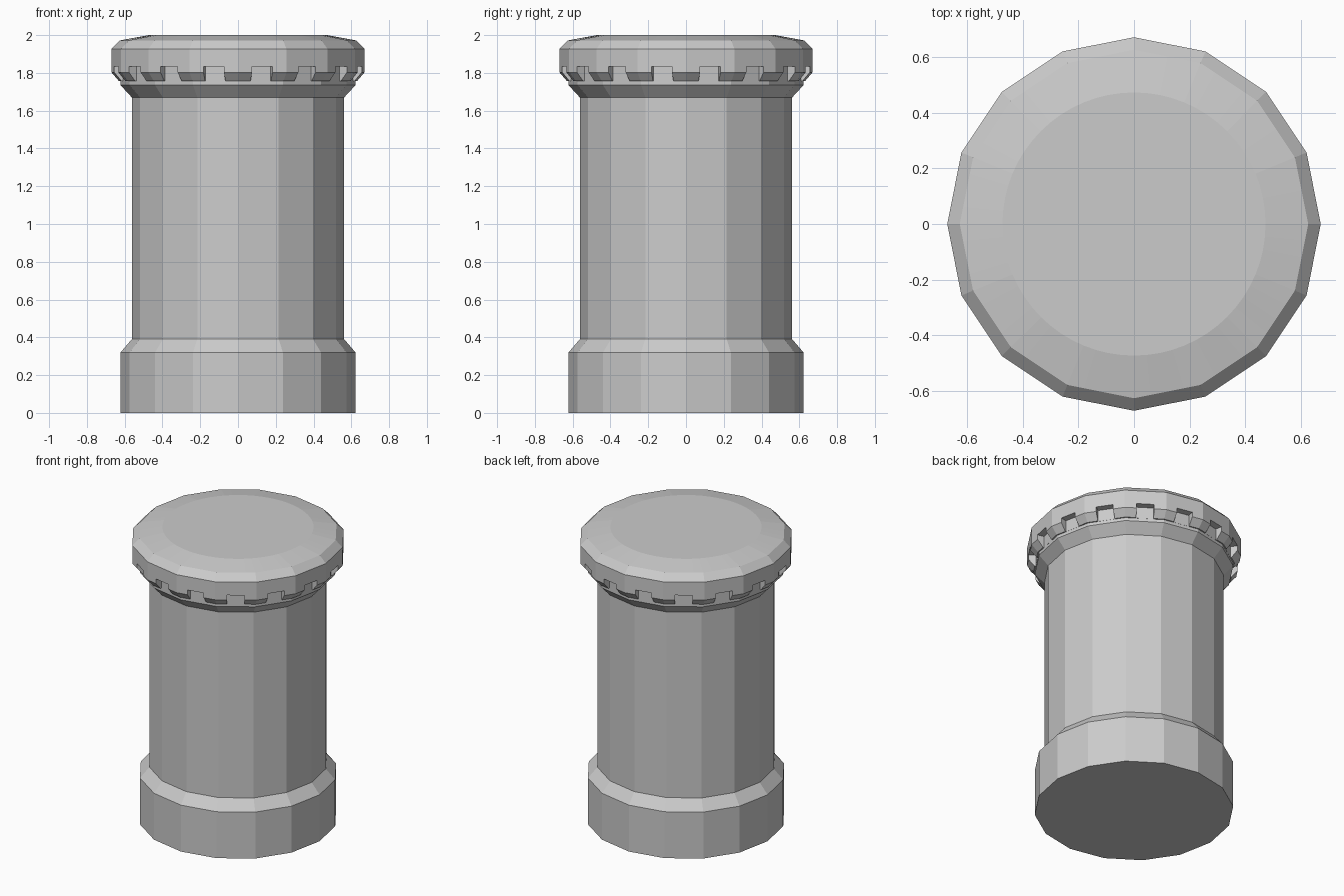
import bpy, bmesh
from math import pi, cos, sin, tau

cube = bpy.data.objects.get("Cube")
if cube:
    bpy.data.objects.remove(cube, do_unlink=True)

SIDES = 16

stone = bpy.data.materials.new("grey_stone")
stone.use_nodes = True
GREY = (0.6, 0.6, 0.6, 1)
stone.diffuse_color = GREY
stone.node_tree.nodes["Principled BSDF"].inputs["Base Color"].default_value = GREY


def add_object(name, bm):
    bmesh.ops.recalc_face_normals(bm, faces=bm.faces)
    mesh = bpy.data.meshes.new(name)
    bm.to_mesh(mesh)
    bm.free()
    mesh.materials.append(stone)
    obj = bpy.data.objects.new(name, mesh)
    bpy.context.collection.objects.link(obj)
    return obj


def polygon_radius(radius, angle):
    """Distance to the edge of a regular polygon in a given direction."""
    step = tau / SIDES
    return radius * cos(step / 2) / cos(angle % step - step / 2)


def lathe(name, profile, count=SIDES, round_last=False):
    """Stack polygon rings from (radius, height) pairs and close both ends."""
    bm = bmesh.new()
    rings = []
    for level, (radius, z) in enumerate(profile):
        circle = round_last and level == len(profile) - 1
        ring = []
        for i in range(count):
            a = tau * i / count
            r = radius if circle else polygon_radius(radius, a)
            ring.append(bm.verts.new((r * cos(a), r * sin(a), z)))
        rings.append(ring)
    for low, high in zip(rings, rings[1:]):
        for i in range(count):
            j = (i + 1) % count
            bm.faces.new((low[i], low[j], high[j], high[i]))
    bm.faces.new(rings[0][::-1])
    bm.faces.new(rings[-1])
    return add_object(name, bm)


# Plinth, shaft and flared collar in one turned profile
lathe("column_body", [(0.622, 0), (0.622, 0.32), (0.562, 0.39), (0.562, 1.67),
                      (0.622, 1.735), (0.622, 1.757)])

# Cap with chamfered rims
cap = lathe("cap", [(0.63, 1.756), (0.67, 1.803), (0.67, 1.927), (0.625, 1.972)])

# Shallow crown that blends the faceted rim into a round top
lathe("crown", [(0.625, 1.972), (0.472, 2.0)], SIDES * 4, round_last=True)

# Notches in the lower rim, one in the middle of each facet
bm = bmesh.new()
for i in range(SIDES):
    a = tau * (i + 0.5) / SIDES
    corners = []
    for r, t, z in [(r, t, z) for r in (0.611, 0.75) for t in (-0.055, 0.055)
                    for z in (1.7, 1.835)]:
        corners.append(bm.verts.new((r * cos(a) - t * sin(a), r * sin(a) + t * cos(a), z)))
    bmesh.ops.convex_hull(bm, input=corners)
cutter = add_object("notch_cutter", bm)
cutter.hide_render = True
cutter.hide_viewport = True
cut = cap.modifiers.new("notches", "BOOLEAN")
cut.operation = "DIFFERENCE"
cut.solver = "EXACT"
cut.object = cutter
